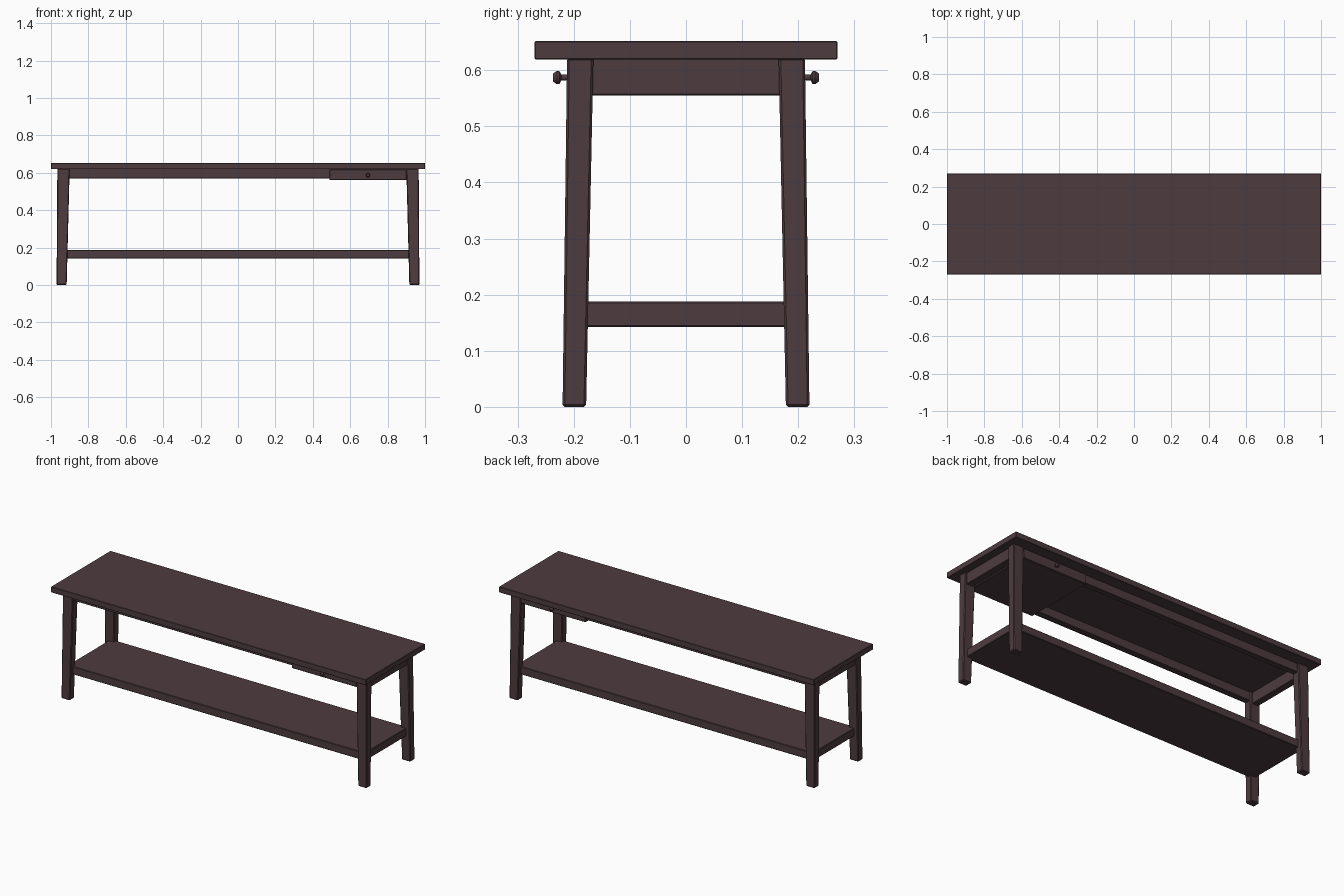
import bpy, bmesh, math

if "Cube" in bpy.data.objects:
    bpy.data.objects.remove(bpy.data.objects["Cube"])

wood = bpy.data.materials.new("dark brown wood")
wood.diffuse_color = (0.075, 0.044, 0.050, 1)
wood.use_nodes = True
wood.node_tree.nodes["Principled BSDF"].inputs["Base Color"].default_value = wood.diffuse_color


def finish(name, bm, bevel=0.003):
    bmesh.ops.recalc_face_normals(bm, faces=bm.faces)
    me = bpy.data.meshes.new(name)
    bm.to_mesh(me)
    bm.free()
    me.materials.append(wood)
    ob = bpy.data.objects.new(name, me)
    bpy.context.collection.objects.link(ob)
    if bevel:
        mod = ob.modifiers.new("soft edges", 'BEVEL')
        mod.width = bevel
        mod.segments = 1
    return ob


def taper(name, bottom, top, z0, z1, bevel=0.003):
    """Block between two rectangles (x0, x1, y0, y1) at heights z0 and z1."""
    bm = bmesh.new()
    rings = []
    for (x0, x1, y0, y1), z in ((bottom, z0), (top, z1)):
        rings.append([bm.verts.new((x, y, z)) for x, y in
                      ((x0, y0), (x1, y0), (x1, y1), (x0, y1))])
    for r in rings:
        bm.faces.new(r)
    for i in range(4):
        j = (i + 1) % 4
        bm.faces.new((rings[0][i], rings[0][j], rings[1][j], rings[1][i]))
    return finish(name, bm, bevel)


def box(name, x0, x1, y0, y1, z0, z1, bevel=0.003):
    return taper(name, (x0, x1, y0, y1), (x0, x1, y0, y1), z0, z1, bevel)


# table top
box("table_top", -1, 1, -0.27, 0.27, 0.619, 0.652, 0.002)

# tapered legs
for sx, side in ((-1, "left"), (1, "right")):
    for sy, end in ((-1, "front"), (1, "back")):
        def rect(xi, xo, yi, yo):
            return (*sorted((sx * xi, sx * xo)), *sorted((sy * yi, sy * yo)))
        taper(f"{end}_{side}_leg", rect(0.916, 0.970, 0.178, 0.220),
              rect(0.900, 0.966, 0.165, 0.212), 0, 0.622, 0.004)

# end aprons
for sx, side in ((-1, "left"), (1, "right")):
    a, b = sorted((sx * 0.915, sx * 0.955))
    box(f"{side}_apron", a, b, -0.18, 0.18, 0.555, 0.622)

# long aprons
for sy, end in ((-1, "front"), (1, "back")):
    a, b = sorted((sy * 0.170, sy * 0.202))
    box(f"{end}_apron", -0.92, 0.92, a, b, 0.570, 0.622)

# lower shelf
box("lower_shelf", -0.945, 0.945, -0.195, 0.195, 0.142, 0.188)

# two-sided drawer with a knob at each end
box("drawer", 0.49, 0.902, -0.212, 0.212, 0.560, 0.617)
for sy, end in ((-1, "front"), (1, "back")):
    bm = bmesh.new()
    # stem and head as a lathed profile along y
    profile = [(0.006, 0.208), (0.005, 0.222), (0.011, 0.225),
               (0.012, 0.230), (0.007, 0.237)]
    n = 12
    rings = [[bm.verts.new((0.695 + r * math.cos(2 * math.pi * i / n), sy * y,
                            0.587 + r * math.sin(2 * math.pi * i / n)))
              for i in range(n)] for r, y in profile]
    for p, q in zip(rings, rings[1:]):
        for i in range(n):
            j = (i + 1) % n
            bm.faces.new((p[i], p[j], q[j], q[i]))
    bm.faces.new(rings[0])
    bm.faces.new(rings[-1])
    finish(f"{end}_drawer_knob", bm, 0)
